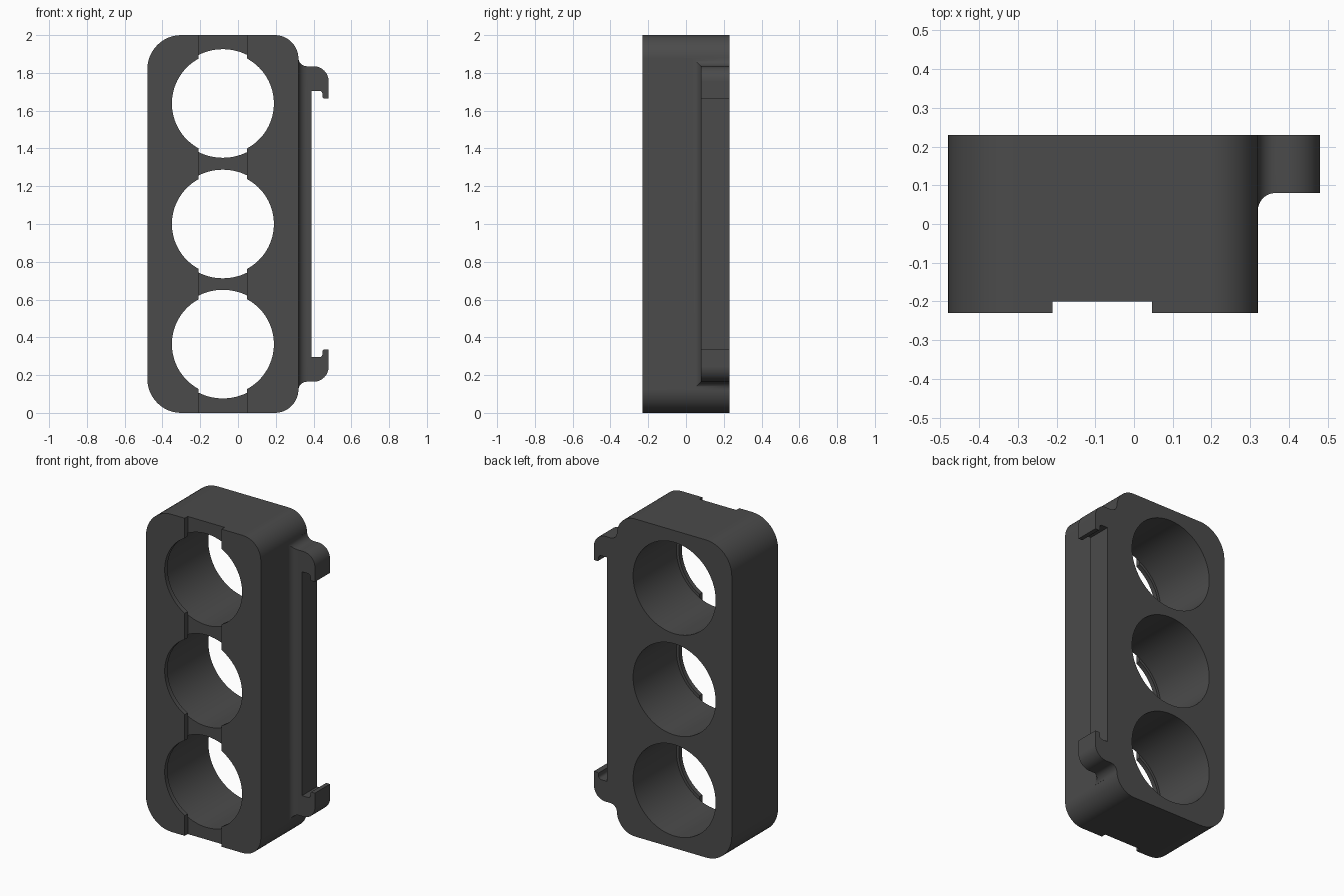
import bpy, bmesh
from math import sin, cos, pi, radians

if "Cube" in bpy.data.objects:
    bpy.data.objects.remove(bpy.data.objects["Cube"])


def arc(cx, cz, r, a0, a1, n=12):
    return [(cx + r * cos(radians(a0 + (a1 - a0) * i / n)),
             cz + r * sin(radians(a0 + (a1 - a0) * i / n))) for i in range(n + 1)]


def loft(name, rings):
    """Closed solid skinned through rings of equal point count."""
    bm = bmesh.new()
    loops = [[bm.verts.new(p) for p in ring] for ring in rings]
    n = len(loops[0])
    for a, b in zip(loops, loops[1:]):
        for i in range(n):
            bm.faces.new((a[i], a[(i + 1) % n], b[(i + 1) % n], b[i]))
    bm.faces.new(loops[0])
    bm.faces.new(loops[-1])
    bmesh.ops.recalc_face_normals(bm, faces=bm.faces)
    me = bpy.data.meshes.new(name)
    bm.to_mesh(me)
    bm.free()
    ob = bpy.data.objects.new(name, me)
    bpy.context.collection.objects.link(ob)
    return ob


def prism(name, pts, y0, y1):
    return loft(name, [[(x, y, z) for x, z in pts] for y in (y0, y1)])


def boolean(target, tool, op):
    """Apply a boolean, then discard the tool object."""
    tool.hide_render = True
    bpy.context.view_layer.objects.active = target
    m = target.modifiers.new(op, 'BOOLEAN')
    m.operation, m.solver, m.object = op, 'EXACT', tool
    bpy.ops.object.modifier_apply(modifier=m.name)
    bpy.data.objects.remove(tool)


# Main block with larger corner radii on the left
L, R = 0.18, 0.125
outline = (arc(0.32 - R, R, R, -90, 0) + arc(0.32 - R, 2 - R, R, 0, 90)
           + arc(-0.48 + L, 2 - L, L, 90, 180) + arc(-0.48 + L, L, L, 180, 270))
block = prism("holder_block", outline, -0.23, 0.23)

# Flared root of the clip: a fillet around the rail footprint
f = 0.045
levels = [(0.30, f)] + [(0.32 + f * (1 - cos(t)), f * (1 - sin(t)))
                        for t in (i * pi / 16 for i in range(9))] + [(0.38, 0)]
root = loft("clip_root", [[(x, 0.08 - d, 0.165 - d), (x, 0.23, 0.165 - d),
                           (x, 0.23, 1.835 + d), (x, 0.08 - d, 1.835 + d)]
                          for x, d in levels])

# Rail with a hook at each end, profile mirrored about z = 1
upper = ([(0.39, 1.705)] + arc(0.43, 1.687, 0.018, 90, 0, 5)
         + arc(0.456, 1.673, 0.008, 180, 270, 3) + [(0.48, 1.665)]
         + arc(0.40, 1.755, 0.08, 0, 90) + [(0.31, 1.835)])
rail = prism("clip_rail", upper + [(x, 2 - z) for x, z in reversed(upper)], 0.08, 0.23)
# The root only spans the rail thickness, so trim it where the slot begins
boolean(root, prism("slot_cutter", [(0.39, 0.295), (0.6, 0.295), (0.6, 1.705),
                                    (0.39, 1.705)], 0, 0.3), 'DIFFERENCE')
boolean(root, rail, 'UNION')
boolean(block, root, 'UNION')

# Three bores, each with a thin retaining lip at the front
for z in (0.364, 1.0, 1.638):
    for r, y0, y1 in ((0.2875, -0.201, 0.3), (0.27, -0.3, 0.1)):
        boolean(block, prism("bore_cutter", arc(-0.08, z, r, 0, 360, 96)[:-1], y0, y1),
                'DIFFERENCE')

# Shallow vertical channel across the front
boolean(block, prism("channel_cutter", [(-0.21, -0.1), (0.047, -0.1),
                                        (0.047, 2.1), (-0.21, 2.1)], -0.3, -0.20), 'DIFFERENCE')

# Dark finish and shading
mat = bpy.data.materials.new("dark_plastic")
mat.diffuse_color = (0.07, 0.07, 0.07, 1)
mat.use_nodes = True
mat.node_tree.nodes["Principled BSDF"].inputs["Base Color"].default_value = mat.diffuse_color
block.data.materials.clear()
block.data.materials.append(mat)
for o in bpy.context.selected_objects:
    o.select_set(False)
block.select_set(True)
bpy.context.view_layer.objects.active = block
bpy.ops.object.shade_smooth_by_angle(angle=radians(30))
wn = block.modifiers.new("flat_faces", 'WEIGHTED_NORMAL')
wn.keep_sharp = True
